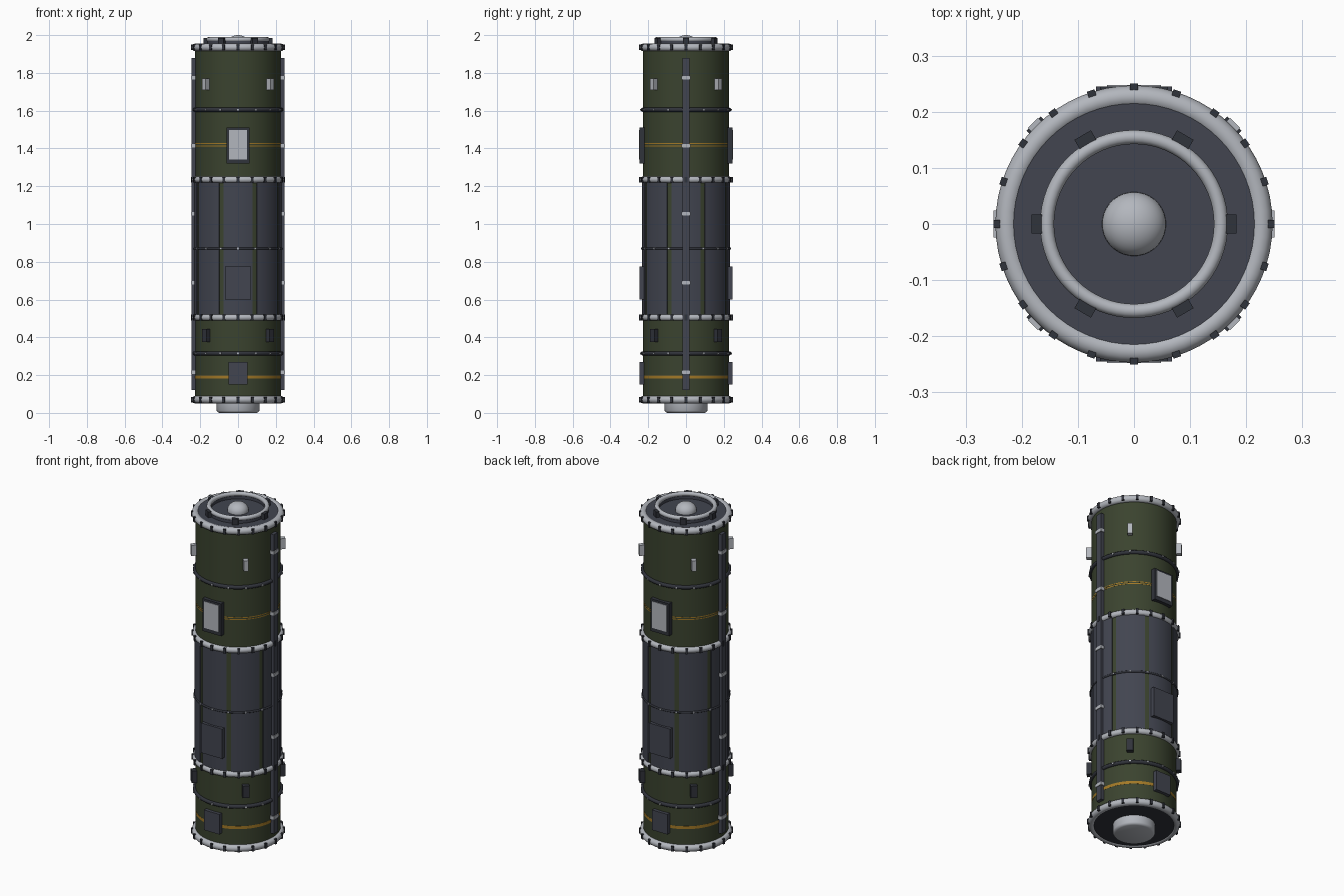
import bpy, bmesh
from math import sin, cos, pi, radians
from mathutils import Matrix

cube = bpy.data.objects.get("Cube")
if cube:
    bpy.data.objects.remove(cube, do_unlink=True)


def material(name, rgb):
    m = bpy.data.materials.new(name)
    m.use_nodes = True
    m.diffuse_color = (*rgb, 1)
    m.node_tree.nodes["Principled BSDF"].inputs["Base Color"].default_value = (*rgb, 1)
    return m


GREEN = material("olive green", (0.043, 0.056, 0.028))
DARK = material("slate grey", (0.054, 0.059, 0.08))
BLACK = material("charcoal", (0.03, 0.033, 0.043))
LIGHT = material("light metal", (0.45, 0.47, 0.51))
GOLD = material("amber stripe", (0.36, 0.19, 0.02))

SEGS = 64
BODY_R = 0.227


def finish(name, bm, mat, smooth=True):
    bmesh.ops.recalc_face_normals(bm, faces=bm.faces)
    me = bpy.data.meshes.new(name)
    bm.to_mesh(me)
    bm.free()
    me.materials.append(mat)
    ob = bpy.data.objects.new(name, me)
    bpy.context.collection.objects.link(ob)
    if smooth:
        bpy.ops.object.select_all(action='DESELECT')
        ob.select_set(True)
        bpy.context.view_layer.objects.active = ob
        bpy.ops.object.shade_smooth_by_angle(angle=radians(35))
    return ob


def lathe(name, profile, mat, closed=False):
    """Spin an (r, z) profile about the z axis."""
    bm = bmesh.new()
    vs = [bm.verts.new((r, 0, z)) for r, z in profile]
    edges = [bm.edges.new(p) for p in zip(vs, vs[1:])]
    if closed:
        edges.append(bm.edges.new((vs[-1], vs[0])))
    bmesh.ops.spin(bm, geom=vs + edges, cent=(0, 0, 0), axis=(0, 0, 1),
                   angle=2 * pi, steps=SEGS, use_merge=True)
    bmesh.ops.remove_doubles(bm, verts=bm.verts, dist=1e-5)
    return finish(name, bm, mat)


def torus(name, major, minor, z, mat, n=12):
    pts = [(major + minor * cos(2 * pi * i / n), z + minor * sin(2 * pi * i / n)) for i in range(n)]
    return lathe(name, pts, mat, closed=True)


def blocks(name, angles, heights, inner, outer, width, height, mat):
    """Boxes standing on the shell, facing outwards at each angle (degrees) and height."""
    bm = bmesh.new()
    for a in angles:
        for z in heights:
            m = (Matrix.Rotation(radians(a), 4, 'Z')
                 @ Matrix.Translation(((inner + outer) / 2, 0, z))
                 @ Matrix.Diagonal((outer - inner, width, height, 1)))
            bmesh.ops.create_cube(bm, size=1, matrix=m)
    return finish(name, bm, mat, smooth=False)


def spaced(n, start=0):
    return [start + 360 * i / n for i in range(n)]


# Main shell and end caps
lathe("shell", [(0, 0.06), (BODY_R, 0.06), (BODY_R, 1.94), (0, 1.94)], GREEN)
lathe("top_cap", [(0, 1.935), (0.222, 1.935), (0.222, 1.95), (0, 1.95)], DARK)
lathe("bottom_cap", [(0, 0.055), (0.222, 0.055), (0.222, 0.07), (0, 0.07)], BLACK)

# Light collars with dark clamps
for label, z in (("top", 1.935), ("upper", 1.235), ("lower", 0.505), ("bottom", 0.07)):
    end = label in ("top", "bottom")
    torus(label + "_collar", BODY_R, 0.02 if end else 0.017, z, LIGHT)
    blocks(label + "_collar_clamps", spaced(20), [z], 0.23, 0.25 if end else 0.248,
           0.014, 0.03, BLACK)

# Dark bands with small light bolts
for label, z, r in (("upper", 1.605, 0.011), ("middle", 0.87, 0.006), ("lower", 0.315, 0.011)):
    torus(label + "_band", 0.229 if r > 0.01 else 0.231, r, z, BLACK)
    blocks(label + "_band_bolts", spaced(16), [z], 0.23, 0.233 + r, 0.009, 0.01, LIGHT)

# Eight curved panels round the middle section
bm = bmesh.new()
for mid in spaced(8):
    arc = [radians(mid - 19.5 + 39 * i / 8) for i in range(9)]
    rows = []
    for r, z in ((0.224, 0.515), (0.232, 0.515), (0.232, 1.225), (0.224, 1.225)):
        rows.append([bm.verts.new((r * cos(a), r * sin(a), z)) for a in arc])
    for low, high in zip(rows, rows[1:]):
        for i in range(8):
            bm.faces.new((low[i], low[i + 1], high[i + 1], high[i]))
    for i in (0, 8):
        bm.faces.new([row[i] for row in rows])
finish("middle_panels", bm, DARK)

# Painted stripes, as very thin sleeves
for label, z, h in (("upper_stripe_a", 1.425, 0.005), ("upper_stripe_b", 1.414, 0.005),
                    ("lower_stripe", 0.19, 0.017)):
    lathe(label, [(BODY_R - 0.002, z - h / 2), (BODY_R + 0.0006, z - h / 2),
                  (BODY_R + 0.0006, z + h / 2), (BODY_R - 0.002, z + h / 2)], GOLD, closed=True)

# Front and back hatches
FACES = (-90, 90)
blocks("window_frame", FACES, [1.415], 0.205, 0.245, 0.122, 0.19, BLACK)
blocks("window_pane", FACES, [1.42], 0.24, 0.248, 0.096, 0.156, LIGHT)
blocks("service_hatch", FACES, [0.688], 0.205, 0.245, 0.136, 0.175, DARK)
blocks("lower_hatch", FACES, [0.21], 0.205, 0.245, 0.1, 0.118, DARK)

# Small boxes on the diagonals
blocks("upper_sensors", spaced(4, 45), [1.74], 0.22, 0.255, 0.026, 0.062, LIGHT)
blocks("lower_sensors", spaced(4, 45), [0.41], 0.22, 0.253, 0.036, 0.07, BLACK)

# Side conduits with light clips
blocks("side_conduit", (0, 180), [1.0], 0.22, 0.246, 0.038, 1.76, DARK)
blocks("conduit_clips", (0, 180), [1.775, 1.415, 1.055, 0.69, 0.215], 0.22, 0.25, 0.048, 0.018, LIGHT)

# Top docking ring, its lugs and the centre dome
torus("docking_ring", 0.155, 0.0125, 1.977, LIGHT)
lathe("docking_base", [(0.147, 1.945), (0.163, 1.945), (0.163, 1.972), (0.147, 1.972)], DARK, closed=True)
blocks("docking_lugs", spaced(6), [1.967], 0.155, 0.183, 0.034, 0.034, BLACK)
dome = [(0.057, 1.945), (0.057, 1.955)]
dome += [(0.057 * cos(radians(t)), 1.955 + 0.045 * sin(radians(t))) for t in range(10, 90, 10)]
lathe("top_dome", dome + [(0, 2.0)], LIGHT)

# Bottom nozzle
lathe("bottom_nozzle", [(0, 0), (0.1, 0), (0.108, 0.004), (0.113, 0.012), (0.113, 0.06)], LIGHT)
